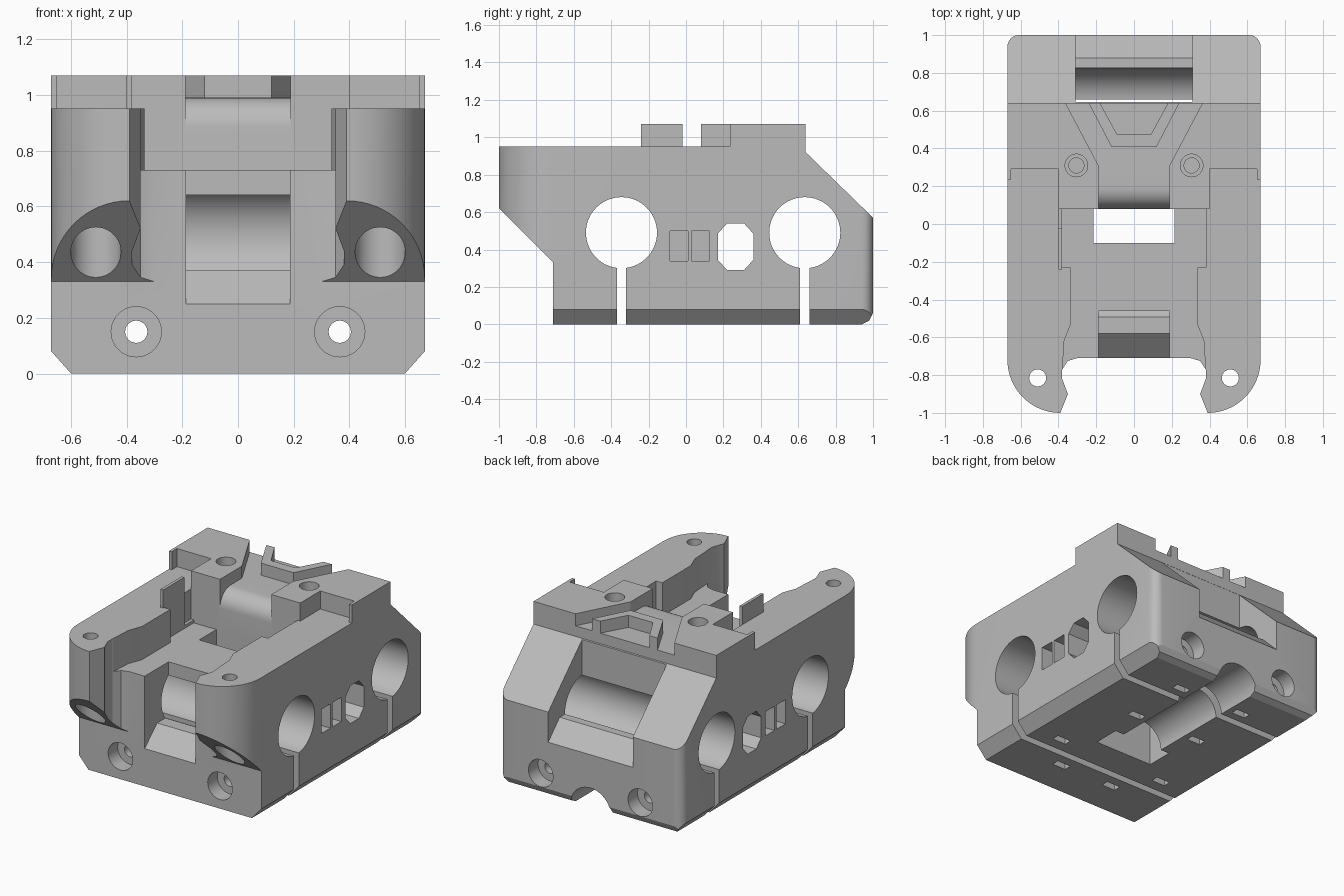
import bpy, bmesh, math
from mathutils import Vector

cube = bpy.data.objects.get("Cube")
if cube:
    bpy.data.objects.remove(cube)

grey = bpy.data.materials.new("plain_grey")
grey.use_nodes = True
grey.diffuse_color = (0.5, 0.5, 0.5, 1)
grey.node_tree.nodes["Principled BSDF"].inputs["Base Color"].default_value = (0.5, 0.5, 0.5, 1)


def prism(name, pts, axis, a, b):
    """Extrude a 2D outline along an axis: x takes (y,z), y takes (x,z), z takes (x,y)."""
    place = {"x": lambda p, t: (t, p[0], p[1]),
             "y": lambda p, t: (p[0], t, p[1]),
             "z": lambda p, t: (p[0], p[1], t)}[axis]
    bm = bmesh.new()
    low = [bm.verts.new(place(p, a)) for p in pts]
    high = [bm.verts.new(place(p, b)) for p in pts]
    bm.faces.new(low)
    bm.faces.new(high)
    n = len(pts)
    for i in range(n):
        j = (i + 1) % n
        bm.faces.new((low[i], low[j], high[j], high[i]))
    bmesh.ops.recalc_face_normals(bm, faces=bm.faces)
    mesh = bpy.data.meshes.new(name)
    bm.to_mesh(mesh)
    bm.free()
    mesh.materials.append(grey)
    ob = bpy.data.objects.new(name, mesh)
    bpy.context.collection.objects.link(ob)
    return ob


def arc(cx, cy, r, start, end, n):
    return [(cx + r * math.cos(math.radians(start + (end - start) * i / n)),
             cy + r * math.sin(math.radians(start + (end - start) * i / n))) for i in range(n + 1)]


def circle(cx, cy, r, n=40):
    return arc(cx, cy, r, 0, 360, n)[:-1]


def rect(a, b, c, d):
    return [(a, c), (b, c), (b, d), (a, d)]


def mirrored(half):
    return half + [(-x, y) for x, y in reversed(half)]


def boolean(target, tool, operation="DIFFERENCE"):
    mod = target.modifiers.new("cut", "BOOLEAN")
    mod.operation, mod.object, mod.solver = operation, tool, "EXACT"
    bpy.context.view_layer.objects.active = target
    bpy.ops.object.modifier_apply(modifier=mod.name)
    bpy.data.objects.remove(tool)


def cut(pts, axis, a, b):
    boolean(body, prism("cutter", pts, axis, a, b))


# Body: side profile trimmed by the plan outline and the end outline
side = [(-.71, 0), (.94, 0), (.98, .02), (1, .06), (1, .57), (.64, .92), (.64, 1.07),
        (.08, 1.07), (.08, .95), (-1, .95), (-1, .62), (-.71, .33)]
body = prism("carriage_body", side, "x", -.7, .7)
plan = mirrored([(.61, 1.01)] + arc(.61, .94, .06, 90, 0, 6) + arc(.39, -.72, .28, 0, -90, 16) + [(.39, -1.01)])
boolean(body, prism("plan", plan, "z", -.1, 1.2), "INTERSECT")
end = mirrored([(.59, -.01), (.67, .08), (.68, 1.2)])
boolean(body, prism("end", end, "y", -1.2, 1.2), "INTERSECT")

# Gap between the front arms
cut(mirrored([(.30, -.71), (.35, -.725), (.38, -.77), (.38, -.82), (.35, -.9), (.39, -1), (.39, -1.1)]),
    "z", .2, 1.2)

# Tray between the arms, with the opening through the bottom
cut(mirrored([(.4, .08), (.38, .08), (.38, -.23), (.335, -.23), (.335, -.53),
              (.37, -.62), (.38, -.8)])[1:-1], "z", .73, 1.2)
cut(rect(-.215, .215, -.1, .08), "z", -.1, 1.2)

# Shoulders stepping down beside the raised deck
for s in (1, -1):
    cut(rect(*sorted((s * .4, s * .65)), -.3, .29), "z", .95, 1.2)
    cut(rect(*sorted((s * .64, s * .8)), -.3, .235), "z", .95, 1.2)

# Cable channel in the deck, flaring towards the back, with a rounded lip
cut(mirrored([(.188, 0), (.188, .31), (.365, .645), (.365, .7)]), "z", .99, 1.2)
cut([(0, 1.1), (0, .88)] + arc(.19, .88, .11, 180, 90, 10) + [(.19, 1.1)], "x", -.188, .188)

# Rod bores with clamping slits, and the eight-sided through hole
for y in (-.345, .635):
    cut(circle(y, .49, .19, 64), "x", -.8, .8)
    cut(rect(y - .025, y + .025, -.1, .35), "x", -.8, .8)
cut([(.22, .29), (.31, .29), (.36, .345), (.36, .485), (.31, .54), (.22, .54), (.17, .485), (.17, .345)],
    "x", -.8, .8)

# Front and back windows opening into the bores
cut([(-.8, .167), (-.71, .25), (-.58, .37), (-.46, .37), (-.46, 1), (-.8, 1)], "x", -.187, .187)
cut([(.645, 1.2), (.645, .49), (.88, .49), (1, .37), (1.1, .27), (1.1, 1.2)], "x", -.31, .31)

# Half-round groove under the back
cut(circle(0, 0, .15), "y", 0, 1.1)

for s in (1, -1):
    # Belt slots in the sides
    for y in (-.085, .03):
        cut(rect(y, y + .095, .34, .5), "x", *sorted((s * .42, s * .8)))
    # Counterbored bolt holes front and back
    cut(circle(s * .365, .15, .04, 24), "y", -1.1, 1.1)
    cut(circle(s * .365, .15, .09), "y", -1.1, -.61)
    cut(circle(s * .365, .15, .09), "y", .9, 1.1)
    # Arm screw holes, widened below
    cut(circle(s * .51, -.815, .045, 24), "z", .1, 1.2)
    cut(circle(s * .51, -.815, .09), "z", .1, .72)
    # Deck screw holes
    cut(circle(s * .305, .31, .06, 32), "z", .9, 1.2)
    cut(circle(s * .305, .31, .04, 24), "z", .72, 1.2)
    # Tie slots underneath
    for x, y in ((.24, .31), (.24, .74), (.4, -.22), (.2, -.46)):
        cut(rect(s * x - .05, s * x + .05, y - .025, y + .025), "z", -.1, .12)

# Notch behind the upright fin
cut(rect(-.4, -.37, -.02, .08), "z", .75, 1.2)
fin = prism("upright_fin", rect(-.4, -.38, -.24, -.02), "z", .9, 1.07)

# V-shaped ridge in the cable channel
ridge = prism("channel_ridge", [(-.24, .64), (-.12, .41), (.12, .41), (.24, .64),
                                (.18, .64), (.09, .475), (-.09, .475), (-.18, .64)], "z", .97, 1.07)

# Smooth the round surfaces, keep the edges sharp
bpy.ops.object.select_all(action="DESELECT")
for ob in (body, fin, ridge):
    ob.select_set(True)
bpy.context.view_layer.objects.active = body
bpy.ops.object.shade_smooth_by_angle(angle=math.radians(25))
